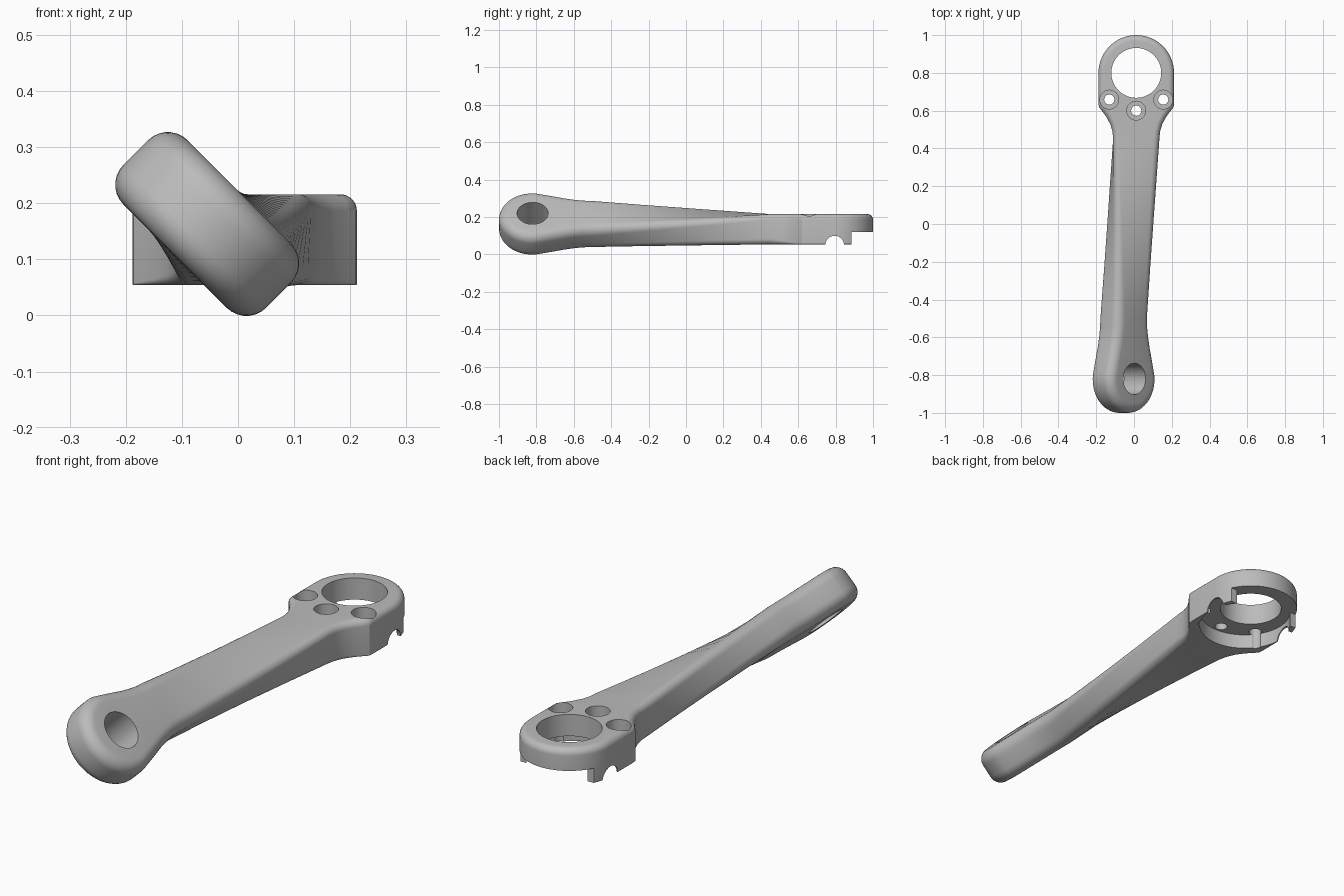
import bpy
import bmesh
from math import radians, sin, cos, pi
from mathutils import Vector

if "Cube" in bpy.data.objects:
    bpy.data.objects.remove(bpy.data.objects["Cube"], do_unlink=True)

metal = bpy.data.materials.new("grey_metal")
metal.use_nodes = True
GREY = (0.5, 0.5, 0.5, 1)
metal.diffuse_color = GREY
metal.node_tree.nodes["Principled BSDF"].inputs["Base Color"].default_value = GREY

HALF = 0.081                 # half thickness of the bar
TWIST_START, TWIST_END = 0.45, -0.5
HEAD_X, HEAD_Y = 0.012, 0.8  # centre of the large rear bore
EYE = Vector((-0.055, -0.82, 0.163))


def lerp_table(y, table):
    """Piecewise linear value from (y, value) pairs."""
    for (y0, v0), (y1, v1) in zip(table, table[1:]):
        if y <= y1:
            f = max(0, (y - y0) / (y1 - y0))
            return v0 + (v1 - v0) * f
    return table[-1][1]


# Half outline of the plan shape: (y, half width) from front tip to rear tip
outline = [(-0.82 - 0.18 * cos(a), 0.18 * sin(a))
           for a in (radians(6 * k) for k in range(17))]
outline += [(-0.75, 0.167), (-0.7, 0.155), (-0.65, 0.142),
            (-0.6, 0.132), (-0.55, 0.125)]
ROWS = 14
outline += [(TWIST_END + (TWIST_START - TWIST_END) * k / ROWS, 0.1225)
            for k in range(ROWS + 1)]
outline += [(0.49, 0.126), (0.53, 0.138), (0.57, 0.160),
            (0.6, 0.183), (0.62, 0.198), (0.64, 0.2), (0.72, 0.2)]
outline += [(HEAD_Y + 0.2 * sin(a), 0.2 * cos(a))
            for a in (radians(6 * k) for k in range(16))]
outline[0] = (-1.0, 0.0)
outline[-1] = (1.0, 0.0)
COUNT = len(outline)

TOP_ROUND = [(-0.5, 0.05), (0.45, 0.03), (1, 0.03)]
BOTTOM_ROUND = [(-0.5, 0.05), (0.45, 0.03), (0.62, 0.003), (1, 0.003)]


def inset(i, d):
    """Outline point i moved inwards by d along its normal."""
    y, h = outline[i]
    if i == 0:
        return y + d, 0.0
    if i == COUNT - 1:
        return y - d, 0.0
    (ya, ha), (yb, hb) = outline[i - 1], outline[i + 1]
    t = Vector((yb - ya, hb - ha)).normalized()
    return y + t.y * d, h - t.x * d


def twist(u, y, w):
    """Ruled blend from the level rear section to the tilted front one."""
    t = min(1, max(0, (TWIST_START - y) / (TWIST_START - TWIST_END)))
    level = Vector((HEAD_X + u, y, 0.135 + w))
    s = sin(pi / 4)
    tilted = Vector((EYE.x + (u + w) * s, y, EYE.z + (w - u) * s))
    return level.lerp(tilted, t)


# Arm body: stacked inset loops, closed by strips across the two faces
bm = bmesh.new()
STEPS = 7
loops = []
for side, table in ((-1, BOTTOM_ROUND), (1, TOP_ROUND)):
    for k in range(STEPS + 1):
        a = (k if side < 0 else STEPS - k) / STEPS * pi / 2
        loop = []
        order = [(i, 1) for i in range(COUNT)]
        order += [(i, -1) for i in range(COUNT - 2, 0, -1)]
        for i, sign in order:
            r = lerp_table(outline[i][0], table)
            y, h = inset(i, r * (1 - sin(a)))
            w = side * (HALF - r * (1 - cos(a)))
            loop.append(bm.verts.new(twist(sign * h, y, w)))
        loops.append(loop)
SIZE = len(loops[0])
for low, high in zip(loops, loops[1:]):
    for i in range(SIZE):
        j = (i + 1) % SIZE
        bm.faces.new((low[i], low[j], high[j], high[i]))
for loop in (loops[0], loops[-1]):
    for i in range(COUNT - 1):
        strip = [loop[i], loop[i + 1], loop[-i - 1], loop[-i]]
        bm.faces.new(list(dict.fromkeys(strip)))
bmesh.ops.recalc_face_normals(bm, faces=bm.faces)
mesh = bpy.data.meshes.new("lever_arm")
bm.to_mesh(mesh)
bm.free()
mesh.materials.append(metal)
arm = bpy.data.objects.new("lever_arm", mesh)
bpy.context.collection.objects.link(arm)


def cut(cutter):
    """Subtract the cutter from the arm, then delete it."""
    cutter.hide_render = True
    mod = arm.modifiers.new("cut", "BOOLEAN")
    mod.operation = "DIFFERENCE"
    mod.solver = "EXACT"
    mod.object = cutter
    bpy.ops.object.select_all(action="DESELECT")
    arm.select_set(True)
    bpy.context.view_layer.objects.active = arm
    bpy.ops.object.modifier_apply(modifier=mod.name)
    bpy.data.objects.remove(cutter, do_unlink=True)


def drill(x, y, z, radius, depth, tilt=0, sides=48):
    bpy.ops.mesh.primitive_cylinder_add(
        vertices=sides, radius=radius, depth=depth,
        location=(x, y, z), rotation=(0, radians(tilt), 0))
    cut(bpy.context.object)


# Front eye and large rear bore
drill(*EYE, 0.083, 0.5, 45)
drill(HEAD_X, HEAD_Y, 0.15, 0.132, 0.6, 0, 64)

# Round recess under the head, open towards the rear
drill(HEAD_X, 0.76, 0.02, 0.195, 0.2, 0, 64)
bpy.ops.mesh.primitive_cube_add(size=1, location=(HEAD_X, 1.0, 0.02))
bpy.context.object.scale = (0.6, 0.23, 0.2)
bpy.context.view_layer.update()
cut(bpy.context.object)

# Cross notch through both side walls
drill(HEAD_X, 0.795, 0.05, 0.05, 0.7, 90)

# Three counterbored bolt holes around the bore
for angle in (-135, -90, -45):
    bx = HEAD_X + 0.202 * cos(radians(angle))
    by = HEAD_Y + 0.2 * sin(radians(angle))
    drill(bx, by, 0.255, 0.05, 0.2, 0, 32)
    drill(bx, by, 0.15, 0.027, 0.5, 0, 24)

bpy.ops.object.select_all(action="DESELECT")
arm.select_set(True)
bpy.context.view_layer.objects.active = arm
bpy.ops.object.shade_smooth_by_angle(angle=radians(30))
